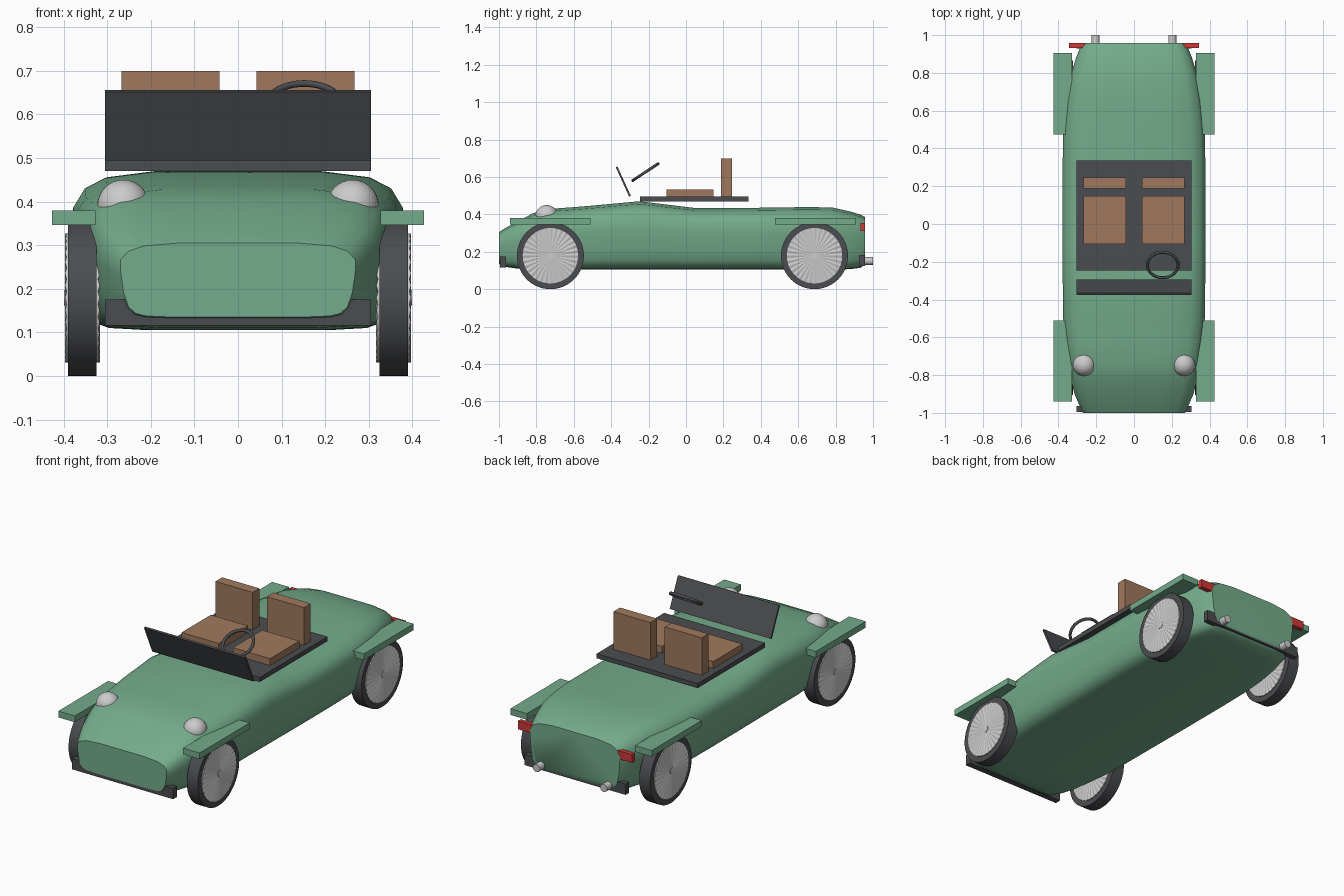
import bpy, bmesh, math
from mathutils import Matrix, Vector

if "Cube" in bpy.data.objects:
    bpy.data.objects.remove(bpy.data.objects["Cube"])


def material(name, rgb):
    m = bpy.data.materials.new(name)
    m.diffuse_color = (*rgb, 1)
    m.use_nodes = True
    m.node_tree.nodes["Principled BSDF"].inputs["Base Color"].default_value = m.diffuse_color
    return m


GREEN = material("green_paint", (0.175, 0.41, 0.26))
DARK = material("dark_grey", (0.07, 0.073, 0.08))
TAN = material("tan_leather", (0.35, 0.19, 0.11))
CHROME = material("light_metal", (0.6, 0.6, 0.6))
RED = material("red_lens", (0.62, 0.04, 0.04))


def finish(name, bm, mat, smooth=None):
    bmesh.ops.recalc_face_normals(bm, faces=bm.faces)
    me = bpy.data.meshes.new(name)
    bm.to_mesh(me)
    bm.free()
    me.materials.append(mat)
    ob = bpy.data.objects.new(name, me)
    bpy.context.collection.objects.link(ob)
    if smooth:
        bpy.ops.object.select_all(action='DESELECT')
        ob.select_set(True)
        bpy.context.view_layer.objects.active = ob
        bpy.ops.object.shade_smooth_by_angle(angle=math.radians(smooth))
    return ob


def box(name, lo, hi, mat, tilt=0):
    lo, hi = Vector(lo), Vector(hi)
    bm = bmesh.new()
    mtx = (Matrix.Translation((lo + hi) / 2) @ Matrix.Rotation(tilt, 4, 'X')
           @ Matrix.Diagonal((*(hi - lo), 1)))
    bmesh.ops.create_cube(bm, size=1, matrix=mtx)
    return finish(name, bm, mat)


def side_box(name, side, x0, x1, y0, y1, z0, z1, mat):
    xs = sorted((side * x0, side * x1))
    return box(name, (xs[0], y0, z0), (xs[1], y1, z1), mat)


def cylinder(name, centre, r, depth, axis, mat, seg=48):
    bm = bmesh.new()
    rot = Matrix.Rotation(math.pi / 2, 4, 'Y' if axis == 'x' else 'X')
    bmesh.ops.create_cone(bm, cap_ends=True, segments=seg, radius1=r, radius2=r,
                          depth=depth, matrix=Matrix.Translation(centre) @ rot)
    return finish(name, bm, mat, 35)


# Body: half cross-section (share of width, share of height) lofted along y
SECTION = [(0, 0), (0.55, 0), (0.78, 0.015), (0.87, 0.05), (0.93, 0.14), (0.97, 0.32),
           (0.995, 0.58), (1, 0.77), (0.93, 0.89), (0.8, 0.96), (0.5, 1), (0, 1)]
# y, half width, bottom, top
STATIONS = [(-1, .27, .135, .305), (-.97, .285, .12, .325), (-.9, .315, .11, .362),
            (-.82, .335, .105, .405), (-.75, .347, .105, .428), (-.62, .365, .105, .437),
            (-.5, .375, .105, .447), (-.25, .378, .105, .47), (-.1, .378, .105, .452),
            (.05, .378, .105, .434), (.3, .378, .105, .434), (.5, .375, .105, .437),
            (.65, .36, .105, .439), (.78, .337, .105, .437), (.88, .307, .107, .415),
            (.935, .285, .115, .398), (.958, .272, .135, .385)]
loop = SECTION + [(-x, z) for x, z in SECTION[-2:0:-1]]
bm = bmesh.new()
rings = [[bm.verts.new((fx * w, y, zb + fz * (zt - zb))) for fx, fz in loop]
         for y, w, zb, zt in STATIONS]
for a, b in zip(rings, rings[1:]):
    for i in range(len(loop)):
        j = (i + 1) % len(loop)
        bm.faces.new((a[i], a[j], b[j], b[i]))
bm.faces.new(rings[0])
bm.faces.new(rings[-1])
finish("body", bm, GREEN, 50)


# Wheels: tyre plus a fluted metal disc and a small cap
def wheel(tag, side, y):
    r = 0.179
    cylinder("tyre_" + tag, (side * 0.357, y, r), r, 0.066, 'x', DARK, 64)
    seg = 64
    bm = bmesh.new()
    bmesh.ops.create_cone(bm, cap_ends=True, cap_tris=True, segments=seg,
                          radius1=0.148, radius2=0.148, depth=0.08)
    for v in bm.verts:
        step = round(math.atan2(v.co.y, v.co.x) / (2 * math.pi / seg))
        if v.co.xy.length > 0.1 and step % 2:
            v.co.z *= 0.9
    bm.transform(Matrix.Translation((side * 0.357, y, r)) @ Matrix.Rotation(math.pi / 2, 4, 'Y'))
    finish("wheel_disc_" + tag, bm, CHROME)
    cylinder("wheel_cap_" + tag, (side * 0.357, y, r), 0.018, 0.084, 'x', CHROME, 24)


for side, s in ((-1, "left"), (1, "right")):
    wheel("front_" + s, side, -0.725)
    wheel("rear_" + s, side, 0.687)
    # Flat fenders
    side_box("front_fender_" + s, side, .327, .427, -.94, -.51, .346, .38, GREEN)
    side_box("rear_fender_" + s, side, .327, .427, .475, .905, .346, .38, GREEN)
    # Lights and exhausts
    bm = bmesh.new()
    bmesh.ops.create_uvsphere(bm, u_segments=32, v_segments=16, radius=0.06,
                              matrix=Matrix.Translation((side * 0.263, -0.745, 0.39)))
    finish("headlight_" + s, bm, CHROME, 60)
    side_box("tail_light_" + s, side, .25, .345, .932, .957, .31, .355, RED)
    cylinder("exhaust_" + s, (side * 0.203, 0.94, 0.151), 0.021, 0.12, 'y', CHROME, 24)
    # Seats
    side_box("seat_cushion_" + s, side, .043, .267, -.105, .147, .49, .533, TAN)
    side_box("seat_back_" + s, side, .043, .267, .187, .245, .49, .70, TAN)

# Bumpers
box("front_bumper", (-.305, -.995, .116), (.305, -.963, .175), DARK)
box("rear_bumper", (-.305, .928, .125), (.305, .957, .184), DARK)

# Cockpit slab and windscreen leaning forward
box("cockpit_floor", (-.305, -.247, .47), (.305, .335, .495), DARK)
box("windscreen", (-.305, -.34, .489), (.305, -.33, .661), DARK, math.radians(24.5))

# Steering wheel ring
bm = bmesh.new()
R, r, n, m = 0.081, 0.008, 40, 10
ring = []
for i in range(n):
    a = 2 * math.pi * i / n
    ring.append([bm.verts.new(((R + r * math.cos(t)) * math.cos(a),
                               (R + r * math.cos(t)) * math.sin(a), r * math.sin(t)))
                 for t in (2 * math.pi * k / m for k in range(m))])
for i in range(n):
    a, b = ring[i], ring[(i + 1) % n]
    for k in range(m):
        bm.faces.new((a[k], b[k], b[(k + 1) % m], a[(k + 1) % m]))
bm.transform(Matrix.Translation((0.152, -0.217, 0.626)) @ Matrix.Rotation(math.radians(33.5), 4, 'X'))
finish("steering_wheel", bm, DARK, 60)
